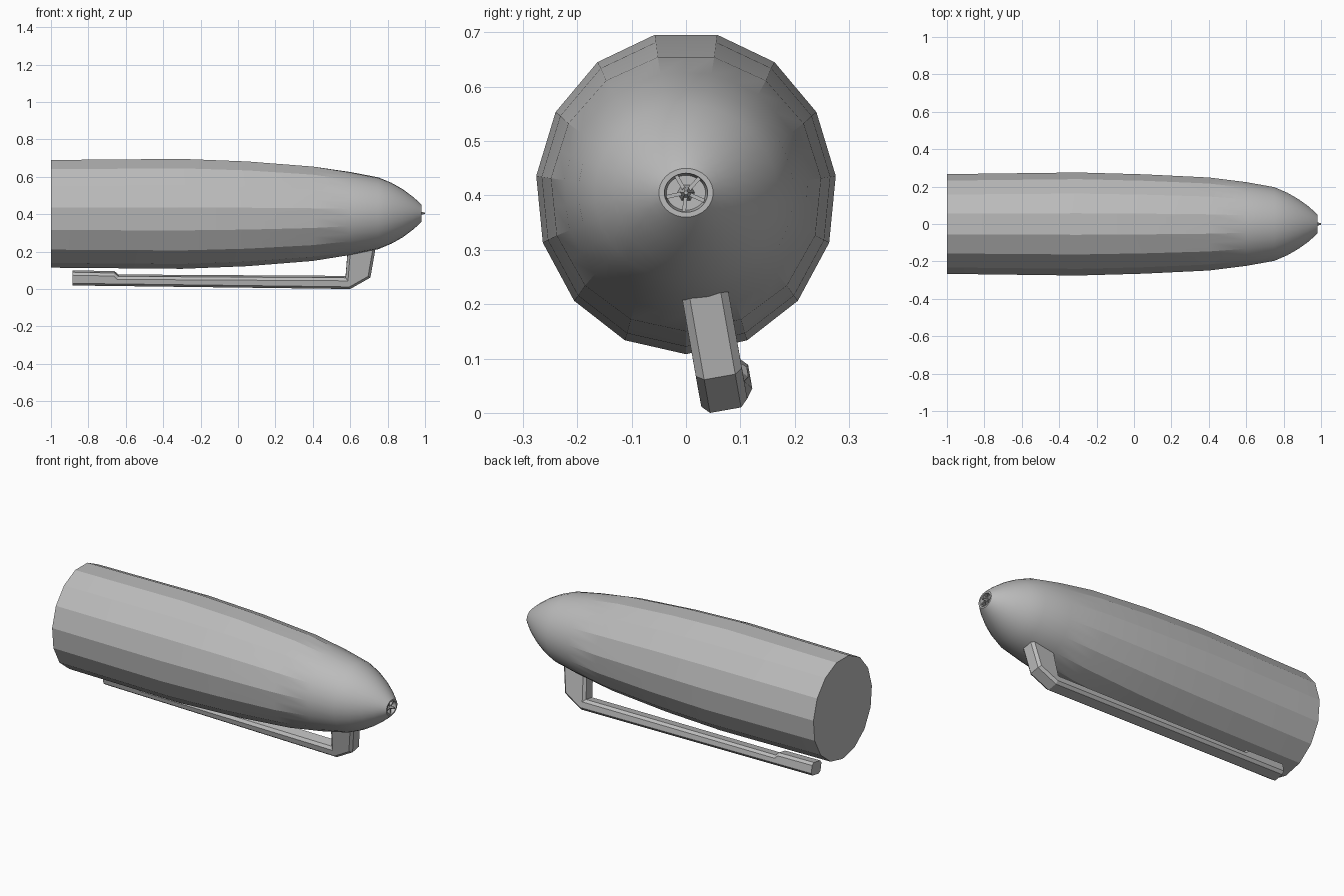
import bpy, bmesh, math
from mathutils import Matrix, Vector

cube = bpy.data.objects.get("Cube")
if cube:
    bpy.data.objects.remove(cube, do_unlink=True)

AXIS_Z = 0.405
SIDES = 15

grey = bpy.data.materials.new("plain grey")
grey.use_nodes = True
grey.diffuse_color = (0.5, 0.5, 0.5, 1)
grey.node_tree.nodes["Principled BSDF"].inputs["Base Color"].default_value = (0.5, 0.5, 0.5, 1)


def make_object(name, bm):
    bmesh.ops.recalc_face_normals(bm, faces=bm.faces)
    mesh = bpy.data.meshes.new(name)
    bm.to_mesh(mesh)
    bm.free()
    mesh.materials.append(grey)
    obj = bpy.data.objects.new(name, mesh)
    bpy.context.collection.objects.link(obj)
    return obj


def smooth(obj, degrees):
    bpy.ops.object.select_all(action="DESELECT")
    obj.select_set(True)
    bpy.context.view_layer.objects.active = obj
    bpy.ops.object.shade_smooth_by_angle(angle=math.radians(degrees))


def ring(bm, x, ry, rz, roundness):
    """Faceted section whose flat sides swell to a true ellipse as roundness reaches 1."""
    step = math.pi / SIDES
    verts = []
    for i in range(2 * SIDES):
        a = -math.pi / 2 + i * step
        k = 1 if i % 2 == 0 else math.cos(step) + (1 - math.cos(step)) * roundness
        verts.append(bm.verts.new((x, ry * k * math.cos(a), AXIS_Z + rz * k * math.sin(a))))
    return verts


# Cap body: faceted barrel running into a rounded nose with a small hollow
sections = [
    (-1.0, 0.268, 0.291, 0), (-0.3, 0.277, 0.297, 0), (0.05, 0.267, 0.283, 0),
    (0.4, 0.25, 0.255, 0), (0.6, 0.225, 0.223, 0.5), (0.75, 0.198, 0.192, 1),
    (0.82, 0.168, 0.163, 1), (0.88, 0.133, 0.129, 1), (0.93, 0.097, 0.092, 1),
    (0.965, 0.066, 0.062, 1), (0.982, 0.05, 0.045, 1),
    (0.982, 0.04, 0.036, 1), (0.95, 0.036, 0.032, 1),
]
bm = bmesh.new()
rings = [ring(bm, *s) for s in sections]
for a, b in zip(rings, rings[1:]):
    for i in range(len(a)):
        j = (i + 1) % len(a)
        bm.faces.new((a[i], a[j], b[j], b[i]))
bm.faces.new(rings[0])
bm.faces.new(rings[-1])
smooth(make_object("cap_body", bm), 18)

# Fins inside the nose hollow
bm = bmesh.new()
for i in range(5):
    turn = Matrix.Rotation(math.radians(30 + 72 * i), 4, "X")
    place = Matrix.Translation((0.961, 0, AXIS_Z)) @ turn @ Matrix.Translation((0, 0, 0.019))
    bmesh.ops.create_cube(bm, size=1, matrix=place @ Matrix.Diagonal((0.028, 0.007, 0.036, 1)))
make_object("nose_fins", bm)

# Small point in the middle of the hollow
bm = bmesh.new()
bmesh.ops.create_cone(bm, cap_ends=True, segments=6, radius1=0.016, radius2=0.004, depth=0.05,
                      matrix=Matrix.Translation((0.975, 0, AXIS_Z)) @ Matrix.Rotation(math.pi / 2, 4, "Y"))
make_object("nose_point", bm)

# Pocket clip: side profile, given thickness, chamfered and swung around the barrel
profile = [
    (0.59, 0.25), (0.74, 0.25), (0.708, 0.065), (0.6, 0.003), (-0.885, 0.02),
    (-0.885, 0.092), (-0.66, 0.088), (-0.64, 0.07), (0.575, 0.064),
]
bm = bmesh.new()
face = bm.faces.new([bm.verts.new((x, -0.04, z - AXIS_Z)) for x, z in profile])
out = bmesh.ops.extrude_face_region(bm, geom=[face])
far = [v for v in out["geom"] if isinstance(v, bmesh.types.BMVert)]
bmesh.ops.translate(bm, vec=Vector((0, 0.086, 0)), verts=far)
for v in bm.verts:
    v.co.y += 0.014 * max(0, -v.co.x)
bmesh.ops.recalc_face_normals(bm, faces=bm.faces)
# Chamfer only the long edges lying in the two side faces
long_edges = [e for e in bm.edges if abs(e.verts[0].co.y - e.verts[1].co.y) < 0.03
              and abs(e.verts[0].co.x - e.verts[1].co.x) > 0.01]
bmesh.ops.bevel(bm, geom=long_edges, offset=0.014, segments=1, affect="EDGES", clamp_overlap=True)
bmesh.ops.transform(bm, verts=bm.verts,
                    matrix=Matrix.Translation((0, 0, AXIS_Z)) @ Matrix.Rotation(math.radians(10), 4, "X"))
lowest = min(v.co.z for v in bm.verts)
bmesh.ops.translate(bm, vec=Vector((0, 0, -lowest)), verts=bm.verts)
smooth(make_object("pocket_clip", bm), 15)
